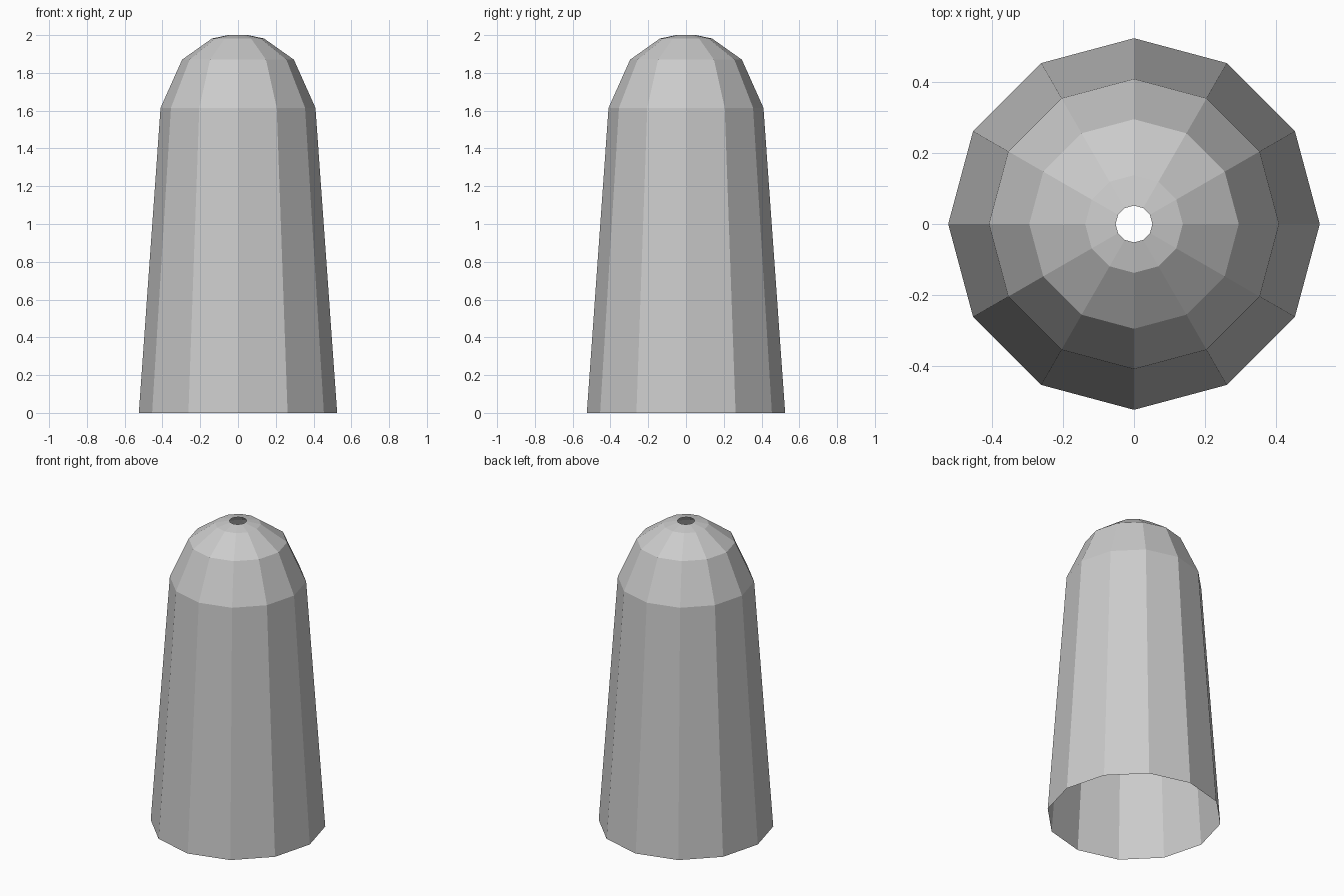
import bpy
import bmesh
from math import cos, sin, tau

cube = bpy.data.objects.get("Cube")
if cube:
    bpy.data.objects.remove(cube, do_unlink=True)

SIDES = 12
# Radius and height of each ring, from the open base to the hole in the tip
PROFILE = [(0.525, 0), (0.41, 1.615), (0.296, 1.87), (0.138, 1.982), (0.052, 2)]

grey = bpy.data.materials.new("light grey")
grey.use_nodes = True
colour = (0.6, 0.6, 0.6, 1)
grey.diffuse_color = colour
grey.node_tree.nodes["Principled BSDF"].inputs["Base Color"].default_value = colour

# Thin tapered shell with a domed top, open at both ends
bm = bmesh.new()
rings = [
    [bm.verts.new((r * cos(tau * i / SIDES), r * sin(tau * i / SIDES), z)) for i in range(SIDES)]
    for r, z in PROFILE
]
for low, high in zip(rings, rings[1:]):
    for i in range(SIDES):
        j = (i + 1) % SIDES
        bm.faces.new((low[i], low[j], high[j], high[i]))

mesh = bpy.data.meshes.new("domed_shell")
bm.to_mesh(mesh)
bm.free()
mesh.materials.append(grey)
shell = bpy.data.objects.new("domed_shell", mesh)
bpy.context.collection.objects.link(shell)
